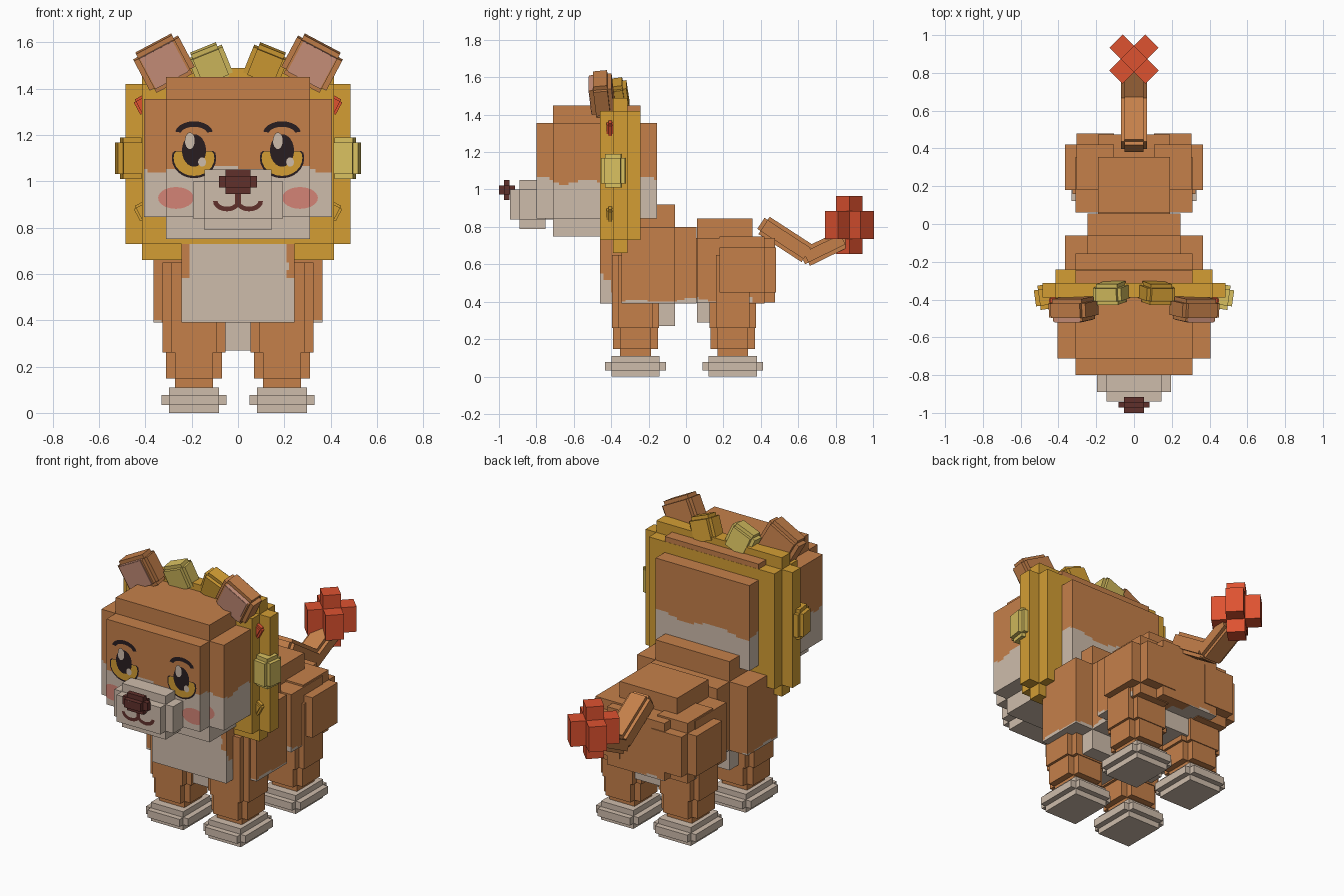
import bpy, bmesh
from math import sin, cos, pi, radians
from mathutils import Matrix, Vector, Euler

cube = bpy.data.objects.get("Cube")
if cube:
    bpy.data.objects.remove(cube, do_unlink=True)


def material(name, r, g, b):
    lin = [((c / 255 + 0.055) / 1.055) ** 2.4 for c in (r, g, b)] + [1.0]
    m = bpy.data.materials.new(name)
    m.use_nodes = True
    m.diffuse_color = lin
    m.node_tree.nodes["Principled BSDF"].inputs["Base Color"].default_value = lin
    return m


FUR = material("orange_fur", 197, 128, 74)
CREAM = material("cream", 206, 188, 171)
GOLD = material("gold", 211, 158, 52)
PALE = material("pale_gold", 216, 192, 96)
RED = material("red", 222, 82, 48)
BROWN = material("dark_brown", 96, 48, 43)
BLACK = material("black", 40, 29, 32)
PINK = material("cheek_pink", 212, 132, 118)
EAR = material("ear_pink", 204, 146, 124)


def finish(name, bm, mats):
    me = bpy.data.meshes.new(name)
    bm.to_mesh(me)
    bm.free()
    for m in mats:
        me.materials.append(m)
    ob = bpy.data.objects.new(name, me)
    bpy.context.collection.objects.link(ob)
    return ob


def add_box(bm, lo, hi):
    lo, hi = Vector(lo), Vector(hi)
    mat = Matrix.Translation((lo + hi) / 2) @ Matrix.Diagonal((*(hi - lo), 1))
    bmesh.ops.create_cube(bm, size=1, matrix=mat)


def stepped(name, x, y, z, inset, mat, rot=None, rule=None, cuts=()):
    """Stepped-edge block: three crossing boxes inside the given bounds."""
    ins = inset if isinstance(inset, tuple) else (inset,) * 3
    lo, hi = Vector((x[0], y[0], z[0])), Vector((x[1], y[1], z[1]))
    mid = (lo + hi) / 2
    bm = bmesh.new()
    for axis in range(3):
        d = Vector([0 if i == axis else ins[i] for i in range(3)])
        add_box(bm, lo + d - mid, hi - d - mid)
    if rot:
        bmesh.ops.rotate(bm, verts=bm.verts, matrix=Euler([radians(a) for a in rot]).to_matrix())
    bmesh.ops.translate(bm, verts=bm.verts, vec=mid)
    for axis, positions in cuts:
        no = Vector([float(i == axis) for i in range(3)])
        for p in positions:
            bmesh.ops.bisect_plane(bm, geom=bm.verts[:] + bm.edges[:] + bm.faces[:],
                                   plane_co=no * p, plane_no=no)
    if rule:
        bm.normal_update()
        for f in bm.faces:
            f.material_index = int(rule(f.calc_center_median(), f.normal))
    return finish(name, bm, [mat, CREAM] if rule else [mat])


def steps(start, end, n):
    return [start + (end - start) * i / n for i in range(n + 1)]


def ragged(p):
    return sin(17 * p.x + 3) + sin(23 * p.y + 1)


# Head with a cream lower half
stepped("head", (-.405, .405), (-.8, -.155), (.75, 1.45), (.095, .088, .095), FUR,
        rule=lambda p, n: p.z < 1.045 + .012 * ragged(p),
        cuts=[(0, steps(-.39, .39, 14)), (1, steps(-.78, -.17, 12)),
              (2, steps(1.01, 1.08, 5))])
stepped("muzzle", (-.195, .195), (-.94, -.7), (.79, 1.05), .05, CREAM)
stepped("nose", (-.082, .082), (-1, -.915), (.945, 1.05), .028, BROWN)

# Mane frame and its tufts
stepped("mane", (-.485, .485), (-.46, -.242), (.66, 1.49), .07, GOLD)
for s, side, top_mat, side_mat in ((1, "left", GOLD, PALE), (-1, "right", PALE, GOLD)):
    def span(a, b):
        return tuple(sorted((s * a, s * b)))

    stepped(side + "_top_tuft", span(.04, .2), (-.42, -.31), (1.42, 1.58), .02,
            top_mat, (8, 22 * s, 0))
    stepped(side + "_side_tuft", span(.4, .525), (-.45, -.32), (1.01, 1.19), .022,
            side_mat, (0, 0, -8 * s))
    stepped(side + "_red_bead", span(.37, .44), (-.425, -.385), (1.29, 1.37), .01,
            RED, (0, 28 * s, 0))
    stepped(side + "_gold_bead", span(.37, .44), (-.425, -.385), (.83, .91), .01,
            GOLD, (0, 28 * s, 0))

    # Ear with inner panel
    stepped(side + "_ear", span(.21, .43), (-.51, -.39), (1.415, 1.605), .022, FUR,
            (6, 28 * s, 0))
    stepped(side + "_inner_ear", span(.24, .4), (-.514, -.45), (1.43, 1.58), .002, EAR,
            (6, 28 * s, 0))

    # Legs and paws
    for pos, cy in (("front", -.27), ("rear", .25)):
        name = pos + "_" + side

        def depth(r):
            return (cy - r, cy + r)

        stepped(name + "_upper_leg", span(.055, .325), depth(.125), (.26, .65), (.035, .035, 0), FUR)
        stepped(name + "_lower_leg", span(.07, .31), depth(.12), (.11, .45), .038, FUR)
        stepped(name + "_paw", span(.05, .33), depth(.162), (0, .11), .033, CREAM)
    stepped(side + "_thigh", span(.045, .365), (.12, .48), (.39, .75), .06, FUR)

# Chest with cream bib and belly, and hindquarters


def chest_rule(p, n):
    bib = n.y < -.5 and p.y < -.45 and abs(p.x) < .215 + .02 * sin(40 * p.z + p.x)
    flank = p.y < -.35 and p.z < .58 + 1.6 * (-.46 - p.y)
    return bib or flank or p.z < .402 + .008 * ragged(p)


def belly_rule(p, n):
    return p.z < .405 + .01 * ragged(p)


stepped("chest", (-.365, .365), (-.46, .055), (.27, .92), (.12, .115, .12), FUR,
        rule=chest_rule, cuts=[(0, steps(-.33, .33, 11) + [-.22, .22]),
                               (1, steps(-.44, .03, 12)),
                               (2, steps(.4, .42, 2) + steps(.45, .65, 6))])
stepped("hindquarters", (-.31, .31), (-.06, .475), (.29, .845), (.12, .12, .105), FUR,
        rule=belly_rule, cuts=[(0, steps(-.28, .28, 8)), (1, steps(-.03, .46, 10)),
                               (2, steps(.4, .425, 2))])

# Tail in two bent segments with a stepped red tip
stepped("tail_base", (-.07, .07), (.375, .69), (.678, .788), .02, FUR, (-33, 0, 0))
stepped("tail_end", (-.07, .07), (.61, .87), (.635, .735), .02, FUR, (26, 0, 0))
stepped("tail_tip", (-.135, .135), (.738, 1.008), (.655, .965), (.085, .085, .08), RED, (0, 0, 45))

# Painted face details


def plate(name, quads, y, mat):
    bm = bmesh.new()
    for pts in quads:
        bm.faces.new([bm.verts.new((x, y, z)) for x, z in pts])
    return finish(name, bm, [mat])


def oval(name, cx, cz, rx, rz, y, mat, xr=(-1, 1), top=2):
    angles = [2 * pi * i / 24 for i in range(24)]
    pts = [(min(max(cx + rx * cos(a), xr[0]), xr[1]), min(cz + rz * sin(a), top)) for a in angles]
    unique = [p for i, p in enumerate(pts) if (Vector(p) - Vector(pts[i - 1])).length > 1e-5]
    return plate(name, [unique], y, mat)


def arc(name, cx, cz, rx, rz, start, end, thick, y, mat):
    quads = []
    for i in range(10):
        a, b = [radians(start + (end - start) * k / 10) for k in (i, i + 1)]
        quads.append([(cx + (rx + t) * cos(q), cz + (rz + t) * sin(q))
                      for q, t in ((a, 0), (a, thick), (b, thick), (b, 0))])
    return plate(name, quads, y, mat)


for s, side in ((1, "left"), (-1, "right")):
    ex = .19 * s
    oval(side + "_eye_outline", ex, 1.1, .096, .087, -.802, BLACK, top=1.13)
    oval(side + "_iris", ex, 1.1, .088, .077, -.804, GOLD, top=1.128)
    oval(side + "_pupil", ex, 1.133, .052, .07, -.806, BLACK)
    oval(side + "_eye_glint", ex - .018, 1.175, .021, .036, -.808, CREAM)
    oval(side + "_small_glint", ex + .035, 1.083, .017, .02, -.808, CREAM)
    arc(side + "_brow", ex, 1.205, .058, .03, 10, 170, .024, -.802, BLACK)
    inner, outer = ((.19, .31), (.31, .4)) if s > 0 else ((-.31, -.19), (-.4, -.31))
    oval(side + "_cheek", .268 * s, .928, .077, .047, -.802, PINK, inner)
    oval(side + "_outer_cheek", .268 * s, .928, .077, .047, -.714, PINK, outer)
    arc(side + "_mouth", .048 * s, .915, .04, .025, 180, 360, .02, -.942, BROWN)
plate("mouth_line", [[(-.012, .89), (.012, .89), (.012, .96), (-.012, .96)]], -.943, BROWN)
plate("nose_glint", [[(-.045, 1.005), (-.01, 1.005), (-.01, 1.02), (-.045, 1.02)]], -1.0, CREAM)
